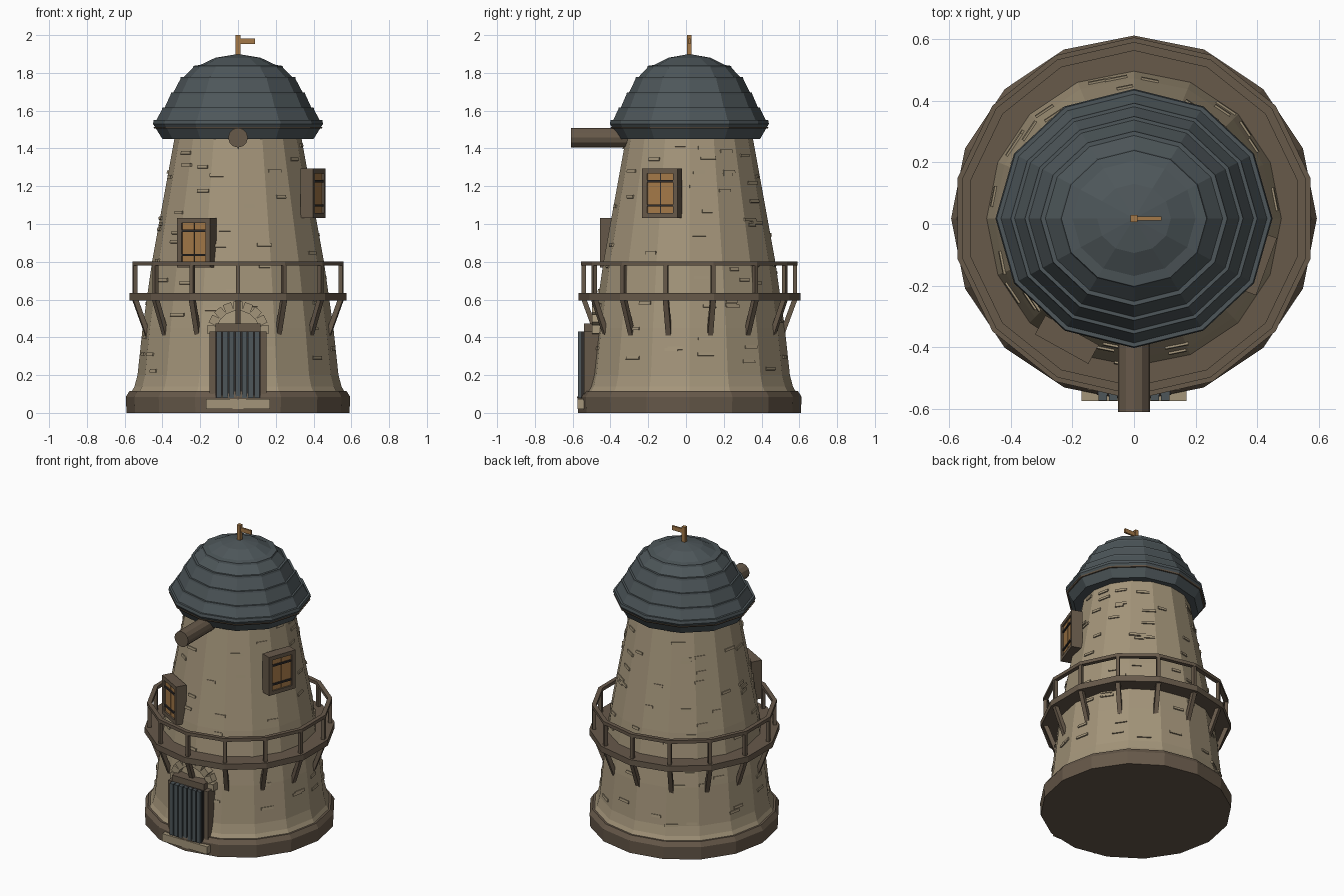
import bpy, bmesh, random
from math import pi, cos, tan, radians, atan2, hypot
from mathutils import Matrix

random.seed(4)
if "Cube" in bpy.data.objects:
    bpy.data.objects.remove(bpy.data.objects["Cube"])

CY = 0.018          # tower axis, set back for the hoist beam
FRONT = -pi / 2


def material(name, rgb):
    m = bpy.data.materials.new(name)
    m.use_nodes = True
    m.diffuse_color = (*rgb, 1)
    m.node_tree.nodes["Principled BSDF"].inputs["Base Color"].default_value = (*rgb, 1)
    return m


STONE = material("tan stone", (0.37, 0.30, 0.195))
WOOD = material("dark brown wood", (0.135, 0.10, 0.068))
SLATE = material("blue grey slate", (0.075, 0.094, 0.102))
AMBER = material("amber wood", (0.37, 0.19, 0.065))
IRON = material("dark iron", (0.03, 0.026, 0.025))


def finish(name, bm, mat):
    bmesh.ops.recalc_face_normals(bm, faces=bm.faces)
    me = bpy.data.meshes.new(name)
    bm.to_mesh(me)
    bm.free()
    me.materials.append(mat)
    ob = bpy.data.objects.new(name, me)
    bpy.context.collection.objects.link(ob)
    return ob


def lathe(name, profile, sides, mat, phase=0.0, closed=False, squash=1.0):
    """Turn (radius, height) points round the tower axis."""
    bm = bmesh.new()
    rings = []
    for r, z in profile:
        if r == 0:
            rings.append([bm.verts.new((0, CY, z))] * sides)
            continue
        ring = []
        for i in range(sides):
            p = Matrix.Rotation(phase + 2 * pi * i / sides, 3, 'Z').col[0] * r
            ring.append(bm.verts.new((p.x, CY + p.y * squash, z)))
        rings.append(ring)
    pairs = list(zip(rings, rings[1:]))
    if closed:
        pairs.append((rings[-1], rings[0]))
    for a, b in pairs:
        for i in range(sides):
            j = (i + 1) % sides
            quad = list(dict.fromkeys((a[i], a[j], b[j], b[i])))
            bm.faces.new(quad)
    return finish(name, bm, mat)


def polar(angle, r, z):
    """Local x points outward, y along the wall, z up."""
    return (Matrix.Translation((0, CY, 0)) @ Matrix.Rotation(angle, 4, 'Z')
            @ Matrix.Translation((r, 0, z)))


def boxes(name, items, mat):
    bm = bmesh.new()
    for place, size in items:
        bmesh.ops.create_cube(bm, size=1, matrix=place @ Matrix.Diagonal((*size, 1)))
    return finish(name, bm, mat)


def at(x, y, z):
    return Matrix.Translation((x, y, z))


# Tower
wall = [(0.57, 0.1), (0.548, 0.14), (0.532, 0.2), (0.505, 0.45), (0.455, 0.8), (0.335, 1.46)]
lathe("plinth", [(0, 0), (0.59, 0), (0.594, 0.085), (0.575, 0.115), (0, 0.115)], 16, WOOD)
lathe("tower_wall", wall + [(0, 1.46)], 16, STONE)


def wall_radius(z):
    for (r0, z0), (r1, z1) in zip(wall, wall[1:]):
        if z <= z1:
            return r0 + (r1 - r0) * (z - z0) / (z1 - z0)
    return wall[-1][0]


# Scattered raised stones lying on the wall facets
stones = []
for i in range(110):
    z = random.uniform(0.2, 1.42)
    facet = (random.randrange(16) + 0.5) * pi / 8
    r = wall_radius(z) * cos(pi / 16)
    side = random.uniform(-0.7, 0.7) * r * tan(pi / 16)
    tilt = Matrix.Rotation(-0.17, 4, 'Y')
    stones.append((polar(facet, r, z) @ at(0, side, 0) @ tilt,
                   (0.014, random.uniform(0.05, 0.09), 0.017)))
boxes("raised_stones", stones, STONE)

# Tiered roof cap
lathe("roof_cap", [(0, 1.45), (0.4, 1.45), (0.45, 1.53), (0.446, 1.55), (0.432, 1.55),
                   (0.403, 1.605), (0.4, 1.617), (0.388, 1.617), (0.357, 1.685),
                   (0.354, 1.697), (0.342, 1.697), (0.306, 1.765), (0.303, 1.778),
                   (0.288, 1.778), (0.24, 1.825), (0.236, 1.837), (0.2, 1.842),
                   (0.12, 1.88), (0, 1.9)], 12, SLATE, squash=0.935)
lathe("eave_band", [(0.43, 1.505), (0.443, 1.505), (0.447, 1.513), (0.43, 1.513)],
      12, WOOD, closed=True, squash=0.935)

# Roof pole with small pennant
boxes("roof_pole", [(at(0, CY, 1.94), (0.024, 0.024, 0.12))], AMBER)
boxes("pennant", [(at(0.045, CY, 1.968), (0.09, 0.012, 0.028))], AMBER)

# Hoist beam
bm = bmesh.new()
bmesh.ops.create_cone(bm, cap_ends=True, segments=12, radius1=0.052, radius2=0.052, depth=0.5,
                      matrix=at(0, -0.36, 1.457) @ Matrix.Rotation(pi / 2, 4, 'X'))
finish("hoist_beam", bm, WOOD)

# Balcony
N = 14
angles = [FRONT + 2 * pi * i / N for i in range(N)]
lathe("balcony_deck", [(0.44, 0.595), (0.588, 0.595), (0.588, 0.635), (0.44, 0.635)],
      N, WOOD, FRONT, closed=True)
lathe("balcony_rail", [(0.545, 0.78), (0.573, 0.78), (0.573, 0.802), (0.545, 0.802)],
      N, WOOD, FRONT, closed=True)
boxes("balcony_posts", [(polar(a, 0.559, 0.71), (0.022, 0.022, 0.16)) for a in angles], WOOD)
reach, drop = 0.07, 0.19
lean = Matrix.Rotation(atan2(reach, drop), 4, 'Y')
boxes("balcony_brackets", [(polar(a, 0.525, 0.51) @ lean, (0.026, 0.028, hypot(reach, drop)))
                           for a in angles], WOOD)


# Shuttered windows
def window(name, angle, r, z):
    base = polar(angle, r, z)
    frame = [(base @ at(-0.035, s * 0.086, 0), (0.07, 0.026, 0.262)) for s in (-1, 1)]
    frame += [(base @ at(-0.035, 0, s * 0.118), (0.07, 0.15, 0.026)) for s in (-1, 1)]
    boxes(name + "_frame", frame, WOOD)
    boxes(name + "_shutters", [(base @ at(-0.04, s * 0.0385, 0), (0.06, 0.071, 0.214))
                               for s in (-1, 1)], AMBER)
    bands = [(base @ at(-0.008, 0, s * 0.064), (0.012, 0.154, 0.012)) for s in (-1, 1)]
    bands.append((base @ at(-0.04, 0, 0), (0.05, 0.008, 0.214)))
    boxes(name + "_straps", bands, IRON)


window("front_window", radians(-119), 0.485, 0.9)
window("left_window", radians(-20), 0.458, 1.162)

# Door with plank face, timber frame, stone arch and step
planks = 7
pitch = 0.236 / planks
boxes("door_planks", [(at((i - 3) * pitch, -0.548, 0.255), (pitch - 0.007, 0.05, 0.35))
                      for i in range(planks)], SLATE)
boxes("door_backing", [(at(0, -0.525, 0.255), (0.24, 0.06, 0.35))], IRON)
boxes("door_frame", [(at(s * 0.135, -0.49, 0.265), (0.03, 0.1, 0.33)) for s in (-1, 1)]
      + [(at(0, -0.49, 0.45), (0.24, 0.1, 0.045))], WOOD)
boxes("door_step", [(at(0, -0.545, 0.047), (0.34, 0.06, 0.052))], STONE)
arch = []
for i in range(9):
    turn = Matrix.Rotation(pi * (i - 4) / 8.6, 4, 'Y')
    arch.append((at(0, -0.455, 0.425) @ turn @ at(0, 0, 0.139), (0.045, 0.085, 0.05)))
boxes("door_arch", arch, STONE)
